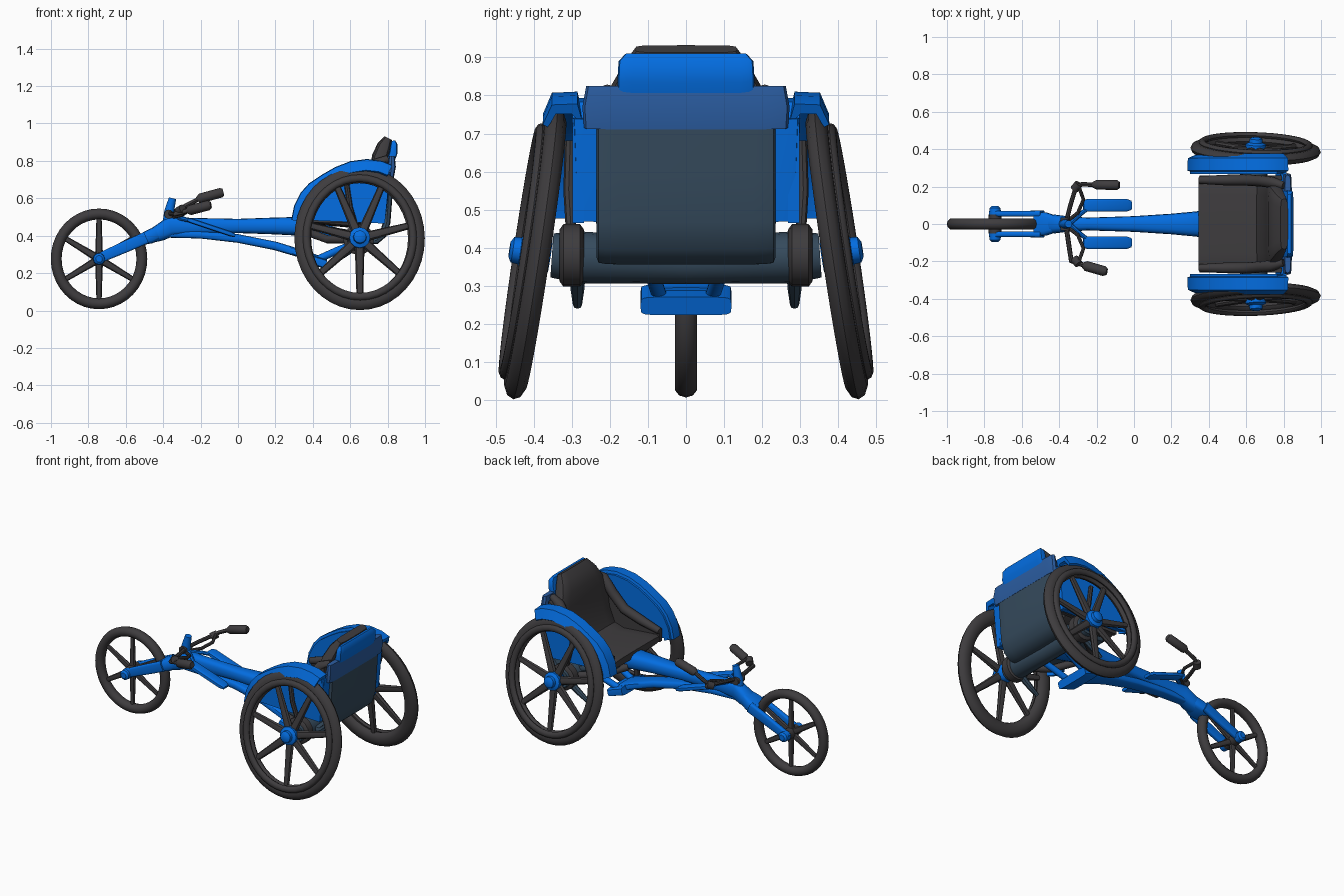
import bpy, bmesh, math
from mathutils import Vector, Matrix


def material(name, rgb):
    m = bpy.data.materials.new(name)
    m.diffuse_color = (*rgb, 1)
    return m


BLUE = material("bright blue", (0.001, 0.155, 0.76))
DARK = material("charcoal", (0.048, 0.045, 0.048))
SLATE = material("slate", (0.036, 0.07, 0.11))
MID = material("dull blue", (0.024, 0.11, 0.36))


def finish(name, bm, mat, mirror=False, angle=40):
    """Turn a bmesh into an object, plus a copy mirrored in y if wanted."""
    for side in (1, -1) if mirror else (1,):
        b = bm.copy()
        for v in b.verts:
            v.co.y *= side
        bmesh.ops.recalc_face_normals(b, faces=b.faces)
        label = ("right_" if side > 0 else "left_") + name if mirror else name
        me = bpy.data.meshes.new(label)
        b.to_mesh(me)
        b.free()
        me.materials.append(mat)
        ob = bpy.data.objects.new(label, me)
        bpy.context.collection.objects.link(ob)
        bpy.ops.object.select_all(action='DESELECT')
        ob.select_set(True)
        bpy.context.view_layer.objects.active = ob
        bpy.ops.object.shade_smooth_by_angle(angle=math.radians(angle))
    bm.free()


def loft(bm, rings, closed=False):
    """Skin a list of point rings; cap the ends unless closed."""
    vs = [[bm.verts.new(p) for p in r] for r in rings]
    n, m = len(vs[0]), len(vs)
    for i in range(m if closed else m - 1):
        a, b = vs[i], vs[(i + 1) % m]
        for j in range(n):
            bm.faces.new((a[j], a[(j + 1) % n], b[(j + 1) % n], b[j]))
    if not closed:
        bm.faces.new(vs[0])
        bm.faces.new(vs[-1])


def tube(bm, pts, radii, n=12):
    pts = [Vector(p) for p in pts]
    rings = []
    for i, p in enumerate(pts):
        t = (pts[min(i + 1, len(pts) - 1)] - pts[max(i - 1, 0)]).normalized()
        ref = Vector((0, 0, 1)) if abs(t.z) < 0.9 else Vector((1, 0, 0))
        u = t.cross(ref).normalized()
        w = t.cross(u)
        rings.append([p + radii[i] * (u * math.cos(a) + w * math.sin(a))
                      for a in (math.tau * k / n for k in range(n))])
    loft(bm, rings)


def tube_part(name, pts, radii, mat, mirror=False, n=12):
    bm = bmesh.new()
    tube(bm, pts, radii if isinstance(radii, list) else [radii] * len(pts), n)
    finish(name, bm, mat, mirror)


def strip(name, pts, mat, y=0, power=0.5, n=16, mirror=False):
    """Rounded bar following (x, z, half width in y, half thickness) points."""
    rings = []
    for i, (x, z, hw, ht) in enumerate(pts):
        a, b = pts[max(i - 1, 0)], pts[min(i + 1, len(pts) - 1)]
        t = Vector((b[0] - a[0], 0, b[1] - a[1])).normalized()
        nrm = Vector((-t.z, 0, t.x))
        ring = []
        for k in range(n):
            c, s = math.cos(math.tau * k / n), math.sin(math.tau * k / n)
            ring.append(Vector((x, y + hw * math.copysign(abs(c) ** power, c), z))
                        + nrm * ht * math.copysign(abs(s) ** power, s))
        rings.append(ring)
    bm = bmesh.new()
    loft(bm, rings)
    finish(name, bm, mat, mirror)


def prism(name, profile, y0, y1, mat, mirror=False):
    bm = bmesh.new()
    loft(bm, [[(x, y, z) for x, z in profile] for y in (y0, y1)])
    finish(name, bm, mat, mirror)


def ring_part(name, rx, rz, radial, axial, mat, mtx, y=0, mirror=False):
    bm = bmesh.new()
    rings = []
    for k in range(40):
        a = math.tau * k / 40
        rings.append([(math.cos(a) * (rx + radial * math.cos(b)), y + axial * math.sin(b),
                       math.sin(a) * (rz + radial * math.cos(b)))
                      for b in (math.tau * j / 10 for j in range(10))])
    loft(bm, rings, True)
    bm.transform(mtx)
    finish(name, bm, mat, mirror)


def spokes_part(name, count, rx, rz, r0, r1, mtx, mirror=False):
    bm = bmesh.new()
    for k in range(count):
        a = math.tau * k / count - math.pi / 2
        d = Vector((math.cos(a) * rx, 0, math.sin(a) * rz))
        tube(bm, [d * 0.08, d * 0.5, d], [r0, (r0 + r1) / 2, r1], 8)
    bm.transform(mtx @ Matrix.Diagonal((1, 0.75, 1, 1)))
    finish(name, bm, DARK, mirror)


def hub_part(name, pts, mat, mtx, mirror=False):
    bm = bmesh.new()
    tube(bm, [(0, y, 0) for y, r in pts], [r for y, r in pts], 12)
    bm.transform(mtx)
    finish(name, bm, mat, mirror)


# Front wheel
F = Matrix.Translation((-0.743, 0, 0.276))
ring_part("front_tire", 0.229, 0.24, 0.029, 0.031, DARK, F)
spokes_part("front_spokes", 6, 0.21, 0.22, 0.021, 0.014, F)
hub_part("front_hub", [(-0.05, 0.034), (0.05, 0.034)], DARK, F)
hub_part("front_axle_nut", [(0.05, 0.032), (0.085, 0.03), (0.095, 0.018)], BLUE, F, True)

# Cambered rear wheels with push rims
R = (Matrix.Translation((0.65, 0.396, 0.386)) @ Matrix.Rotation(math.radians(-2), 4, 'Z')
     @ Matrix.Rotation(math.radians(8.5), 4, 'X'))
ring_part("rear_tire", 0.304, 0.343, 0.045, 0.03, DARK, R, 0, True)
ring_part("push_rim", 0.285, 0.32, 0.02, 0.016, DARK, R, 0.032, True)
spokes_part("rear_spokes", 7, 0.28, 0.315, 0.027, 0.018, R, True)
hub_part("rear_hub", [(-0.04, 0.045), (-0.02, 0.056), (0.03, 0.056), (0.04, 0.036),
                      (0.06, 0.034), (0.068, 0.02)], BLUE, R, True)

# Rear axle with collars
tube_part("axle", [(0.645, -0.352, 0.38), (0.645, -0.28, 0.375), (0.645, 0, 0.365),
                   (0.645, 0.28, 0.375), (0.645, 0.352, 0.38)],
          [0.058, 0.068, 0.06, 0.068, 0.058], SLATE, n=16)
tube_part("axle_collar", [(0.645, y, 0.38) for y in (0.268, 0.278, 0.322, 0.332)],
          [0.068, 0.082, 0.082, 0.068], DARK, True, 16)

# Frame: main beam, lower beam, crosspiece
strip("main_beam", [(-0.49, 0.385, 0.045, 0.03), (-0.42, 0.415, 0.05, 0.045),
                    (-0.36, 0.45, 0.042, 0.055), (-0.25, 0.45, 0.034, 0.045),
                    (0, 0.452, 0.042, 0.038), (0.2, 0.452, 0.055, 0.045),
                    (0.36, 0.45, 0.07, 0.052), (0.5, 0.41, 0.07, 0.04),
                    (0.64, 0.375, 0.06, 0.03)], BLUE, power=0.7)
strip("lower_beam", [(-0.4, 0.41, 0.03, 0.02), (-0.2, 0.405, 0.035, 0.02),
                     (0, 0.385, 0.04, 0.023), (0.2, 0.345, 0.05, 0.023),
                     (0.35, 0.3, 0.07, 0.022), (0.42, 0.275, 0.08, 0.022)], BLUE)
strip("lower_crosspiece", [(0.37, 0.28, 0.12, 0.025), (0.47, 0.247, 0.12, 0.025)], BLUE,
      power=0.3)
tube_part("frame_strut", [(0.43, 0.07, 0.275), (0.53, 0.085, 0.32), (0.63, 0.1, 0.36)],
          0.02, BLUE, True)
tube_part("seat_strut", [(0.37, 0.06, 0.42), (0.48, 0.17, 0.38), (0.62, 0.27, 0.38)],
          0.022, DARK, True)
tube_part("guard_strut", [(0.64, 0.3, 0.42), (0.6, 0.308, 0.55), (0.58, 0.304, 0.68)],
          0.014, DARK, True, 8)
tube_part("axle_fin", [(0.62, 0.285, 0.34), (0.55, 0.285, 0.29), (0.49, 0.285, 0.25)],
          [0.022, 0.018, 0.012], SLATE, True, 8)

# Front fork
strip("fork_crown", [(-0.53, 0.375, 0.066, 0.028), (-0.47, 0.395, 0.062, 0.038),
                     (-0.42, 0.42, 0.045, 0.036)], BLUE)
strip("fork_blade", [(-0.765, 0.268, 0.015, 0.024), (-0.7, 0.298, 0.015, 0.028),
                     (-0.6, 0.342, 0.015, 0.031), (-0.49, 0.39, 0.017, 0.032)],
      BLUE, y=0.055, mirror=True)

# Foot pads beside the beam
strip("foot_pad", [(-0.27, 0.485, 0.025, 0.009), (-0.25, 0.48, 0.034, 0.014),
                   (-0.04, 0.41, 0.034, 0.014), (-0.015, 0.4, 0.025, 0.009)],
      BLUE, y=0.1, mirror=True)
tube_part("pad_arm", [(-0.345, 0, 0.5), (-0.29, 0.05, 0.49), (-0.24, 0.09, 0.475)],
          0.012, BLUE, True, 8)

# Steering stem, handlebar and grips
tube_part("stem", [(-0.37, 0, 0.46), (-0.368, 0, 0.53), (-0.35, 0, 0.6)],
          [0.035, 0.026, 0.02], BLUE)
tube_part("stem_clamp", [(-0.37, -0.035, 0.515), (-0.37, 0.035, 0.515)], 0.024, DARK)
tube_part("right_handlebar", [(-0.365, 0, 0.52), (-0.34, 0.1, 0.53), (-0.31, 0.2, 0.54),
                              (-0.28, 0.212, 0.56), (-0.2, 0.21, 0.6)], 0.012, DARK, n=8)
tube_part("left_handlebar", [(-0.365, 0, 0.52), (-0.35, -0.1, 0.515), (-0.335, -0.2, 0.515),
                             (-0.3, -0.21, 0.525), (-0.25, -0.225, 0.54)], 0.013, DARK, n=8)
tube_part("brake_bar", [(-0.35, 0.02, 0.5), (-0.3, 0.06, 0.51), (-0.27, 0.13, 0.53),
                        (-0.295, 0.2, 0.55)], 0.01, DARK, True, 8)
tube_part("handlebar_elbow", [(-0.32, 0.185, 0.53), (-0.295, 0.215, 0.545)], 0.023, DARK, True)
tube_part("right_grip", [(-0.215, 0.21, 0.59), (-0.2, 0.21, 0.6), (-0.09, 0.208, 0.63),
                         (-0.078, 0.208, 0.633)], [0.018, 0.026, 0.026, 0.018], DARK)
tube_part("left_grip", [(-0.27, -0.22, 0.533), (-0.255, -0.225, 0.537), (-0.16, -0.252, 0.562),
                        (-0.145, -0.255, 0.565)], [0.018, 0.027, 0.027, 0.018], DARK)

# Fenders: a lipped section swept over the wheel
ARC = [(0.285, 0.485), (0.3, 0.56), (0.335, 0.63), (0.38, 0.68), (0.45, 0.727), (0.52, 0.767),
       (0.6, 0.798), (0.69, 0.81), (0.77, 0.80), (0.825, 0.778)]
LIP = [(0.27, -0.06), (0.285, 0), (0.352, -0.003), (0.376, -0.06), (0.362, -0.068),
       (0.342, -0.03), (0.3, -0.03)]
bm = bmesh.new()
rings = []
for x, z in ARC:
    d = Vector((x - 0.645, 0, z - 0.385)).normalized()
    rings.append([Vector((x, y, z)) + d * h for y, h in LIP])
loft(bm, rings)
finish("fender", bm, BLUE, True, 50)

# Side guards below the fenders
guard = [(0.645 + (x - 0.645) * 0.96, 0.385 + (z - 0.385) * 0.96) for x, z in ARC[:-1]]
prism("side_guard", guard + [(0.81, 0.72), (0.785, 0.465), (0.31, 0.485)], 0.268, 0.298, BLUE, True)

# Seat shell: slate back and underside, blue back, upper band, head panel
strip("seat_shell", [(0.4, 0.445, 0.2, 0.018), (0.6, 0.41, 0.225, 0.02), (0.69, 0.375, 0.235, 0.02),
                     (0.74, 0.375, 0.235, 0.02), (0.775, 0.405, 0.235, 0.02),
                     (0.795, 0.47, 0.235, 0.02),
                     (0.805, 0.6, 0.235, 0.02), (0.813, 0.72, 0.235, 0.02)],
      SLATE, power=0.3)
strip("shell_back", [(0.77, 0.47, 0.285, 0.015), (0.785, 0.6, 0.295, 0.018),
                     (0.8, 0.74, 0.3, 0.018)], BLUE, power=0.3)
strip("upper_band", [(0.812, 0.715, 0.268, 0.022), (0.822, 0.77, 0.272, 0.022),
                     (0.822, 0.825, 0.262, 0.016)], MID, power=0.3)
strip("head_panel", [(0.808, 0.78, 0.178, 0.02), (0.83, 0.84, 0.18, 0.022),
                     (0.834, 0.89, 0.177, 0.018), (0.83, 0.908, 0.16, 0.01)], BLUE, power=0.25)

# Padded seat, side linings and bolsters
strip("seat_pad", [(0.345, 0.495, 0.23, 0.022), (0.37, 0.495, 0.24, 0.032),
                   (0.6, 0.475, 0.24, 0.032), (0.68, 0.5, 0.24, 0.035),
                   (0.725, 0.6, 0.24, 0.038), (0.747, 0.74, 0.24, 0.04),
                   (0.76, 0.82, 0.2, 0.045), (0.782, 0.88, 0.165, 0.038),
                   (0.803, 0.922, 0.135, 0.022)], DARK, power=0.45)
prism("seat_lining", [(0.35, 0.47), (0.35, 0.54), (0.6, 0.61), (0.73, 0.76), (0.79, 0.8),
                      (0.77, 0.47)], 0.235, 0.258, DARK, True)
tube_part("seat_bolster", [(0.35, 0.235, 0.54), (0.48, 0.235, 0.575), (0.6, 0.235, 0.615),
                           (0.68, 0.23, 0.7), (0.74, 0.222, 0.785), (0.8, 0.205, 0.81)],
          [0.02, 0.028, 0.03, 0.03, 0.03, 0.02], DARK, True)
